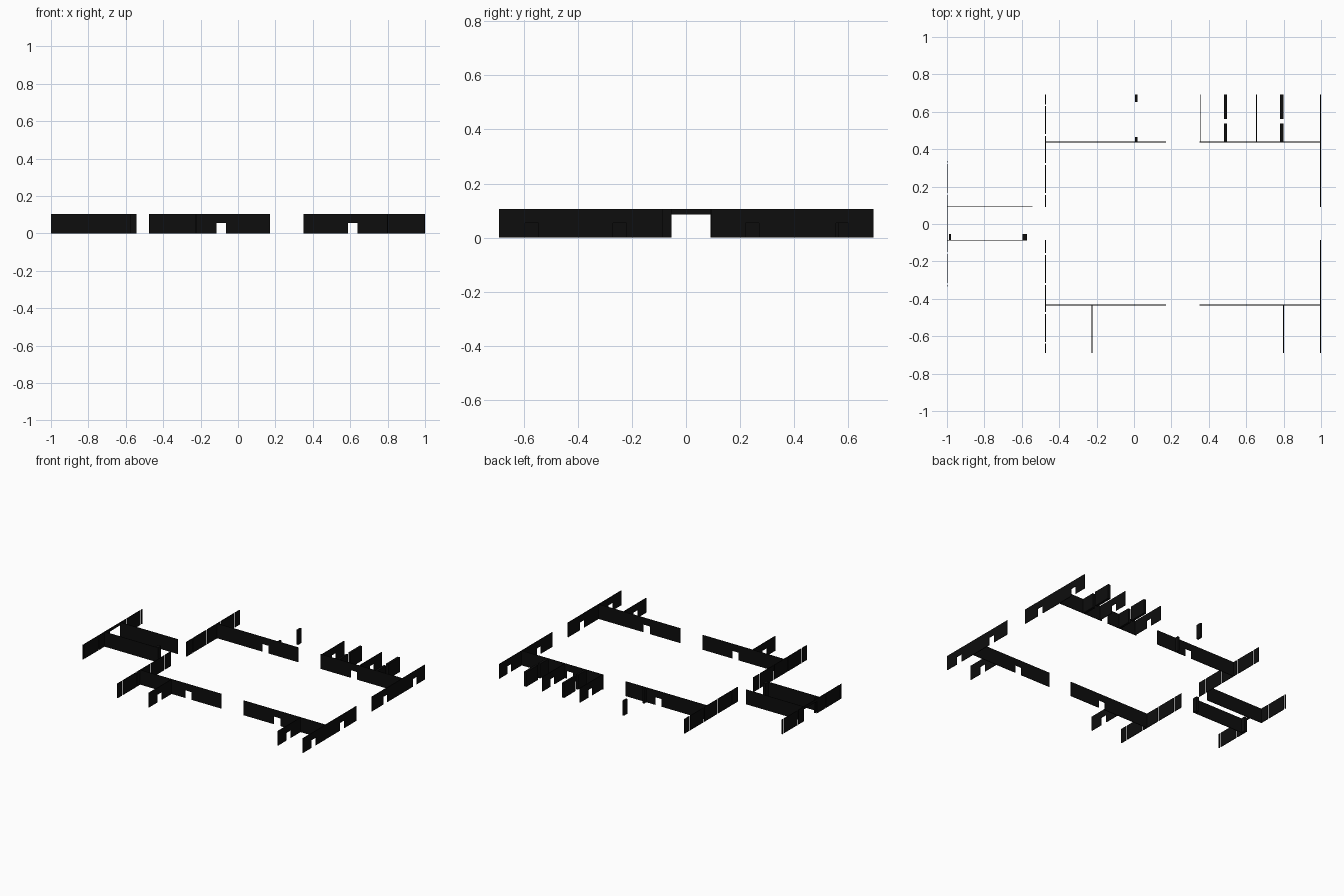
import bpy, bmesh

if "Cube" in bpy.data.objects:
    bpy.data.objects.remove(bpy.data.objects["Cube"])

H = 0.105       # wall height
DOOR = 0.055    # door height
T = 0.004       # thin wall thickness

black = bpy.data.materials.new("near_black")
black.diffuse_color = (0.004, 0.004, 0.004, 1)
black.use_nodes = True
black.node_tree.nodes["Principled BSDF"].inputs["Base Color"].default_value = black.diffuse_color


def make_wall(name, axis, pos, a, b, doors=(), slits=(), thick=T, door_h=DOOR):
    """Wall running along axis from a to b at the given cross position.
    Door openings keep a lintel above; slits are full-height gaps.
    The elevation is one welded outline grid, extruded to the wall thickness."""
    cuts = sorted({a, b} | {v for d in doors for v in d} |
                  {v for s in slits for v in (s - 0.005, s + 0.005)})
    bm = bmesh.new()
    cache = {}

    def vert(u, z):
        if (u, z) not in cache:
            off = pos - thick / 2
            cache[u, z] = bm.verts.new((u, off, z) if axis == 'x' else (off, u, z))
        return cache[u, z]

    for u0, u1 in zip(cuts, cuts[1:]):
        m = (u0 + u1) / 2
        if any(abs(m - s) < 0.004 for s in slits):
            continue
        for z0, z1 in ((0, door_h), (door_h, H)):
            if z0 == 0 and any(d[0] < m < d[1] for d in doors):
                continue
            bm.faces.new([vert(u0, z0), vert(u1, z0), vert(u1, z1), vert(u0, z1)])
    ext = bmesh.ops.extrude_face_region(bm, geom=bm.faces[:])
    verts = [g for g in ext['geom'] if isinstance(g, bmesh.types.BMVert)]
    bmesh.ops.translate(bm, verts=verts,
                        vec=(0, thick, 0) if axis == 'x' else (thick, 0, 0))
    bmesh.ops.recalc_face_normals(bm, faces=bm.faces[:])
    me = bpy.data.meshes.new(name)
    bm.to_mesh(me)
    bm.free()
    ob = bpy.data.objects.new(name, me)
    me.materials.append(black)
    bpy.context.collection.objects.link(ob)


# Long walls along x, each in two lengths with a door
for side, y in (("front", -0.433), ("back", 0.438)):
    make_wall(side + "_wall_left", 'x', y, -0.474, 0.17, [(-0.115, -0.065)])
    make_wall(side + "_wall_right", 'x', y, 0.35, 1.0, [(0.588, 0.64)])

# End walls along y: doors on the right, slit gaps on the left
SLITS = (0.16, 0.32, 0.475, 0.635)
make_wall("right_wall_front", 'y', 0.997, -0.69, -0.086, [(-0.595, -0.545), (-0.27, -0.22)])
make_wall("right_wall_back", 'y', 0.997, 0.092, 0.693, [(0.22, 0.27), (0.555, 0.60)])
make_wall("left_wall_front", 'y', -0.473, -0.69, -0.086, slits=[-s for s in SLITS])
make_wall("left_wall_back", 'y', -0.473, 0.092, 0.693, slits=SLITS)

# Outer left wall with a wide opening under a lintel
make_wall("outer_left_wall", 'y', -0.998, -0.335, 0.338, [(-0.055, 0.09)],
          [-0.32, -0.155, 0.16, 0.325], door_h=0.085)

# Corridor walls and their end posts
make_wall("corridor_wall_back", 'x', 0.092, -0.998, -0.543)
make_wall("corridor_wall_front", 'x', -0.087, -0.998, -0.573)
make_wall("corridor_post_outer", 'y', -0.984, -0.088, -0.053, thick=0.012)
make_wall("corridor_post_inner", 'y', -0.584, -0.088, -0.053, thick=0.022)

# Thin room partitions with doors
for i, x in enumerate((-0.224, 0.799)):
    make_wall(f"front_partition_{i + 1}", 'y', x, -0.69, -0.433, [(-0.595, -0.545)])
for i, x in enumerate((0.357, 0.655)):
    make_wall(f"back_partition_{i + 1}", 'y', x, 0.438, 0.693, [(0.555, 0.60)])

# Thick partitions split by full-height gaps
for i, (x, lo, hi, t) in enumerate(((0.013, 0.465, 0.653, 0.014),
                                    (0.49, 0.537, 0.562, 0.016),
                                    (0.79, 0.537, 0.562, 0.018))):
    make_wall(f"thick_partition_{i + 1}_inner", 'y', x, 0.438, lo, thick=t)
    make_wall(f"thick_partition_{i + 1}_outer", 'y', x, hi, 0.693, thick=t)
